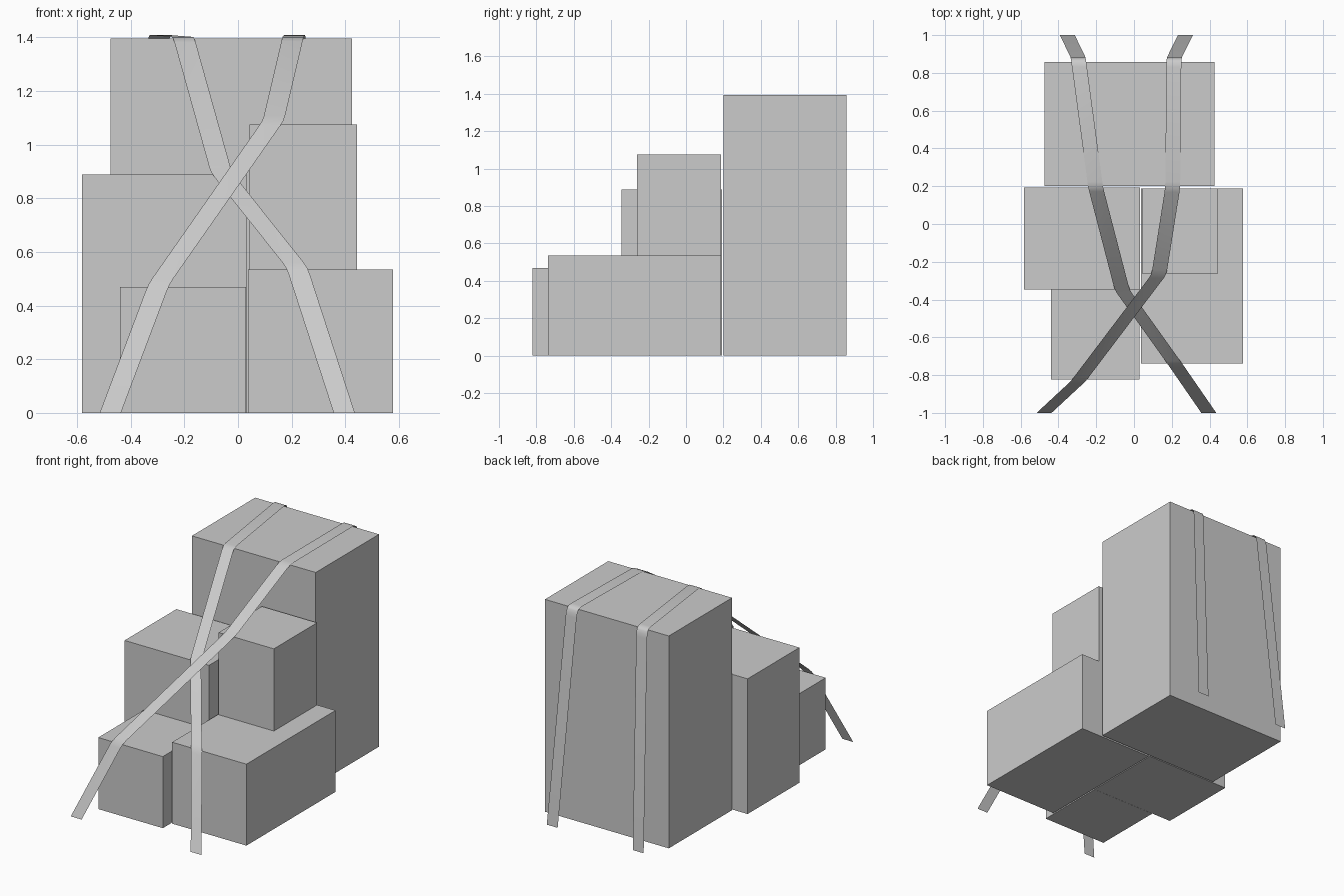
import bpy
from mathutils import Vector

if "Cube" in bpy.data.objects:
    bpy.data.objects.remove(bpy.data.objects["Cube"])


def make_mesh(name, verts, faces):
    me = bpy.data.meshes.new(name)
    me.from_pydata(verts, [], faces)
    me.update()
    ob = bpy.data.objects.new(name, me)
    bpy.context.collection.objects.link(ob)
    return ob


def box(name, x0, x1, y0, y1, z0, z1):
    bpy.ops.mesh.primitive_cube_add(
        size=1, location=((x0 + x1) / 2, (y0 + y1) / 2, (z0 + z1) / 2))
    ob = bpy.context.object
    ob.name = name
    ob.scale = (x1 - x0, y1 - y0, z1 - z0)


def strap(name, path, width=0.079, r=0.03):
    # Round each bend of the path, then sweep a flat ribbon along it
    pts = [Vector(p) for p in path]
    smooth = [pts[0]]
    for a, b, c in zip(pts, pts[1:], pts[2:]):
        d0, d1 = (a - b), (c - b)
        p = b + d0.normalized() * min(r, d0.length * 0.4)
        q = b + d1.normalized() * min(r, d1.length * 0.4)
        for t in (0, 0.5, 1):
            smooth.append(p * (1 - t) ** 2 + b * 2 * t * (1 - t) + q * t * t)
    smooth.append(pts[-1])
    half = Vector((width / 2, 0, 0))
    verts = [v for p in smooth for v in (p - half, p + half)]
    faces = [(2 * i, 2 * i + 1, 2 * i + 3, 2 * i + 2) for i in range(len(smooth) - 1)]
    ob = make_mesh(name, verts, faces)
    ob.data.shade_smooth()


# Stacked boxes
box("tall_back_box", -0.475, 0.425, 0.2, 0.857, 0, 1.395)
box("left_middle_box", -0.582, 0.031, -0.346, 0.192, 0, 0.888)
box("right_low_box", 0.038, 0.578, -0.738, 0.187, 0, 0.535)
box("right_upper_box", 0.043, 0.444, -0.262, 0.187, 0.535, 1.075)
box("left_front_box", -0.44, 0.029, -0.822, -0.347, 0, 0.47)

# Crossing tie-down straps
strap("strap_left_to_right", [
    (-0.476, -1, 0), (-0.295, -0.832, 0.48), (0.132, -0.268, 1.09),
    (0.205, 0.193, 1.401), (0.211, 0.862, 1.408), (0.214, 0.882, 1.378),
    (0.272, 1, 0)])
strap("strap_right_to_left", [
    (0.396, -1, 0), (0.22, -0.745, 0.542), (-0.062, -0.351, 0.896),
    (-0.203, 0.193, 1.401), (-0.293, 0.862, 1.408), (-0.296, 0.882, 1.378),
    (-0.353, 1, 0)])
